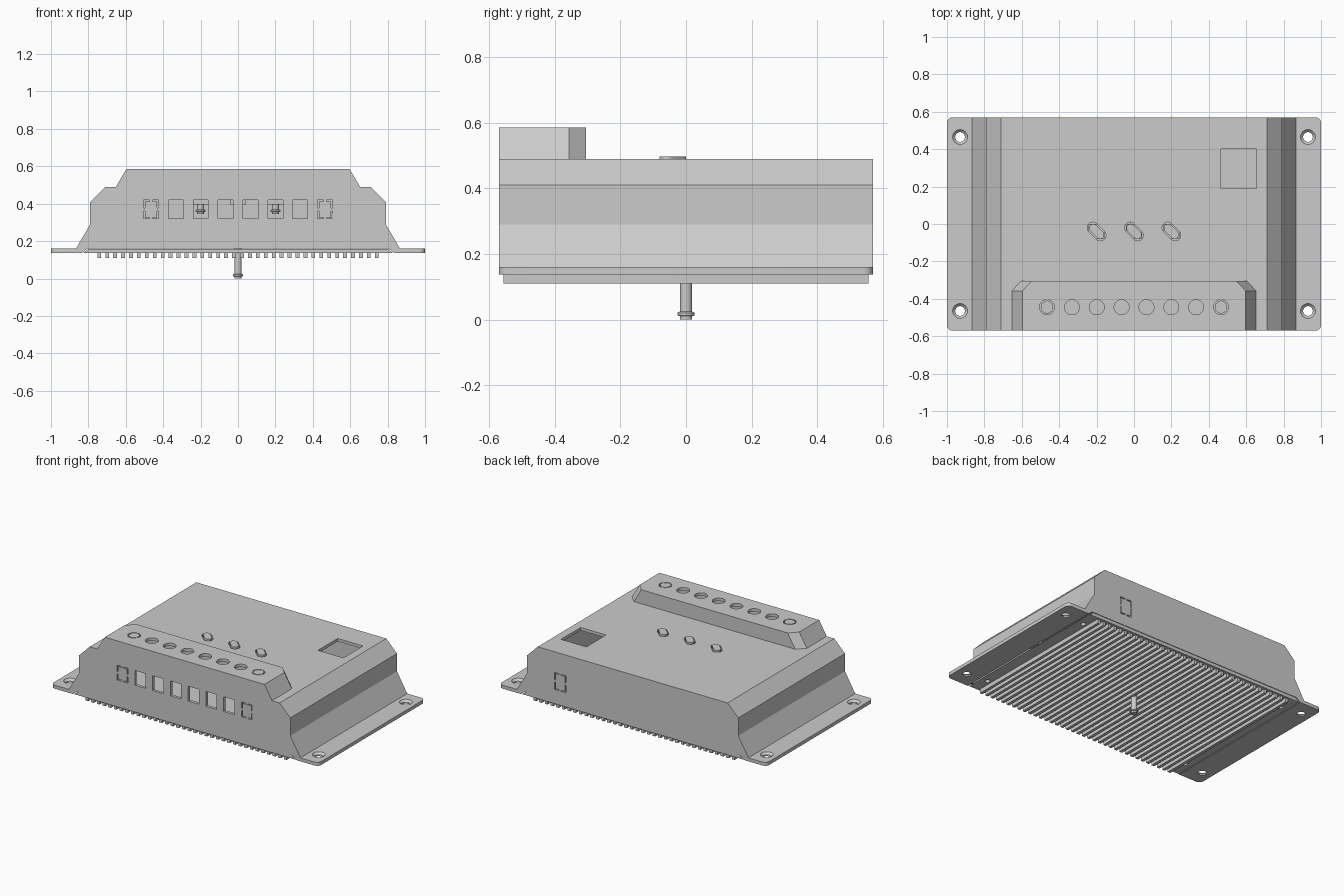
import bpy, bmesh
from math import sin, cos, pi, radians

if "Cube" in bpy.data.objects:
    bpy.data.objects.remove(bpy.data.objects["Cube"])


# ---------- helpers: every part is a list of matching loops joined into a solid ----------
def along(pts, axis, lo, hi):
    if axis == 'y':
        return [[(a, t, b) for a, b in pts] for t in (lo, hi)]
    return [[(a, b, t) for a, b in pts] for t in (lo, hi)]


def box(x0, x1, y0, y1, z0, z1):
    return along([(x0, y0), (x1, y0), (x1, y1), (x0, y1)], 'z', z0, z1)


def mirror(pts):
    return pts + [(-x, z) for x, z in reversed(pts)]


def circle(cx, cy, r, n=32):
    return [(cx + r * cos(2 * pi * i / n), cy + r * sin(2 * pi * i / n)) for i in range(n)]


def lathe(cx, cy, prof):
    return [[(x, y, z) for x, y in circle(cx, cy, r)] for r, z in prof]


def capsule(cx, cy, h, r, ang, n=12):
    pts = []
    for side in (0, 1):
        for i in range(n + 1):
            a = ang - pi / 2 + side * pi + pi * i / n
            s = 1 - 2 * side
            pts.append((cx + s * h * cos(ang) + r * cos(a), cy + s * h * sin(ang) + r * sin(a)))
    return pts


def rounded(hx, hy, r, n=6):
    pts = []
    for q, (sx, sy) in enumerate(((1, 1), (-1, 1), (-1, -1), (1, -1))):
        for i in range(n + 1):
            a = q * pi / 2 + pi / 2 * i / n
            pts.append((sx * (hx - r) + r * cos(a), sy * (hy - r) + r * sin(a)))
    return pts


def make(name, *parts):
    bm = bmesh.new()
    for loops in parts:
        rings = [[bm.verts.new(p) for p in loop] for loop in loops]
        n = len(rings[0])
        for a, b in zip(rings, rings[1:]):
            for i in range(n):
                bm.faces.new((a[i], a[(i + 1) % n], b[(i + 1) % n], b[i]))
        bm.faces.new(rings[0][::-1])
        bm.faces.new(rings[-1])
    bmesh.ops.recalc_face_normals(bm, faces=bm.faces)
    me = bpy.data.meshes.new(name)
    bm.to_mesh(me)
    bm.free()
    ob = bpy.data.objects.new(name, me)
    bpy.context.collection.objects.link(ob)
    return ob


def select(ob):
    bpy.ops.object.select_all(action='DESELECT')
    ob.select_set(True)
    bpy.context.view_layer.objects.active = ob


def combine(ob, op, *parts):
    tool = make("cutter", *parts)
    tool.hide_render = True
    m = ob.modifiers.new("bool", 'BOOLEAN')
    m.operation, m.solver, m.object = op, 'EXACT', tool
    select(ob)
    bpy.ops.object.modifier_apply(modifier=m.name)
    bpy.data.objects.remove(tool, do_unlink=True)


def smooth(ob):
    select(ob)
    bpy.ops.object.shade_smooth_by_angle(angle=radians(30))


def hood(x0, x1, yf, ym, yb, z_bottom, z0, z1):
    """Terminal hood: sloped ends and clipped rear corners."""
    def ring(x, z):
        return [(px, py, z) for px, py in
                [(-x, yf), (x, yf), (x, ym), (x - .05, yb), (-x + .05, yb), (-x, ym)]]
    return [ring(x0, z_bottom), ring(x0, z0), ring(x1, z1)]


D = 0.57
xs = [-0.465 + 0.1329 * i for i in range(8)]
btn_x = (-0.2, 0, 0.2)
mounts = [(sx * .93, sy * .465) for sx in (1, -1) for sy in (1, -1)]

# ---------- case: flange, stepped body and terminal hood, hollowed out ----------
case = make("case", along(rounded(1, D, .03), 'z', .137, .16))
combine(case, 'UNION', along(mirror([(.87, .15), (.866, .16), (.79, .29), (.79, .41), (.71, .49)]), 'y', -D, D))
combine(case, 'UNION', hood(.653, .597, -D, -.357, -.305, .48, .49, .585))
combine(case, 'DIFFERENCE', along(mirror([(.842, .13), (.81, .165), (.77, .29), (.77, .402), (.70, .47)]),
                                  'y', -D + .02, D - .02))
combine(case, 'DIFFERENCE', hood(.63, .58, -D + .02, -.37, -.325, .44, .49, .565))
combine(case, 'DIFFERENCE', along(mirror([(.845, .13), (.805, .16)]), 'y', -.6, .6))

# wire windows, rear port, screw access holes, display opening, button slots, mounting holes
openings = [box(x - .04, x + .04, -.6, -.54, .32, .42) for x in xs]
openings += [along(circle(x, -.445, .04), 'z', .54, .62) for x in xs]
openings += [box(.5, .585, .53, .6, .235, .35), box(.465, .655, .19, .40, .44, .52)]
openings += [along(capsule(x, -.04, .028, .03, -pi / 4), 'z', .44, .52) for x in btn_x]
openings += [lathe(x, y, [(.026, .12), (.026, .146), (.04, .1601), (.04, .18)]) for x, y in mounts]
combine(case, 'DIFFERENCE', *openings)
smooth(case)


# ---------- knock-out covers held by thin tabs ----------
def knockout(x0, x1, z0, z1, y0, y1):
    g, t, cx, cz = .007, .008, (x0 + x1) / 2, (z0 + z1) / 2
    return [box(x0 + g, x1 - g, y0, y1, z0 + g, z1 - g),
            box(cx - t, cx + t, y0 + .001, y1 - .001, z0 - .002, z1 + .002),
            box(x0 - .002, x1 + .002, y0 + .001, y1 - .001, cz - t, cz + t)]


for side, x in (("left", xs[0]), ("right", xs[-1])):
    make("wire_knockout_" + side, *knockout(x - .04, x + .04, .32, .42, -D, -D + .02))
    tabs = []
    for k in range(3):
        a = pi / 2 + 2 * pi * k / 3
        tabs.append(along(capsule(x + .032 * cos(a), -.445 + .032 * sin(a), .008, .005, a, 4), 'z', .567, .584))
    make("screw_knockout_" + side, along(circle(x, -.445, .033), 'z', .566, .585), *tabs)
make("rear_knockout", *knockout(.5, .585, .235, .35, D - .02, D))

# ---------- buttons: cap, retaining flange and stem (the centre stem is the long probe) ----------
for i, x in enumerate(btn_x):
    end = 0 if x == 0 else .345
    b = make("button_%d" % i,
             along(capsule(x, -.04, .025, .023, -pi / 4), 'z', .43, .497),
             box(x - .042, x + .042, -.08, 0, .395, .435))
    smooth(b)
    y = 0 if x == 0 else -.04
    s = make("probe" if x == 0 else "button_stem_%d" % i,
             lathe(x, y, [(.019, end), (.019, end + .011), (.026, end + .013), (.026, end + .021),
                          (.019, end + .025), (.019, .40)]))
    smooth(s)

# ---------- heat sink: bevelled plate with screw holes, and fins ----------
plate = make("heat_sink_plate", along(mirror([(.828, .137), (.797, .159)]), 'y', -D + .003, D - .003))
combine(plate, 'DIFFERENCE', *[along(circle(sx * .78, sy * .45, .016, 20), 'z', .1, .2)
                               for sx in (1, -1) for sy in (1, -1)])
smooth(plate)
n = 36
make("heat_sink_fins", *[box(c - .01, c + .01, -.555, .555, .11, .14)
                         for c in (-.742 + 1.484 * i / (n - 1) for i in range(n))])
